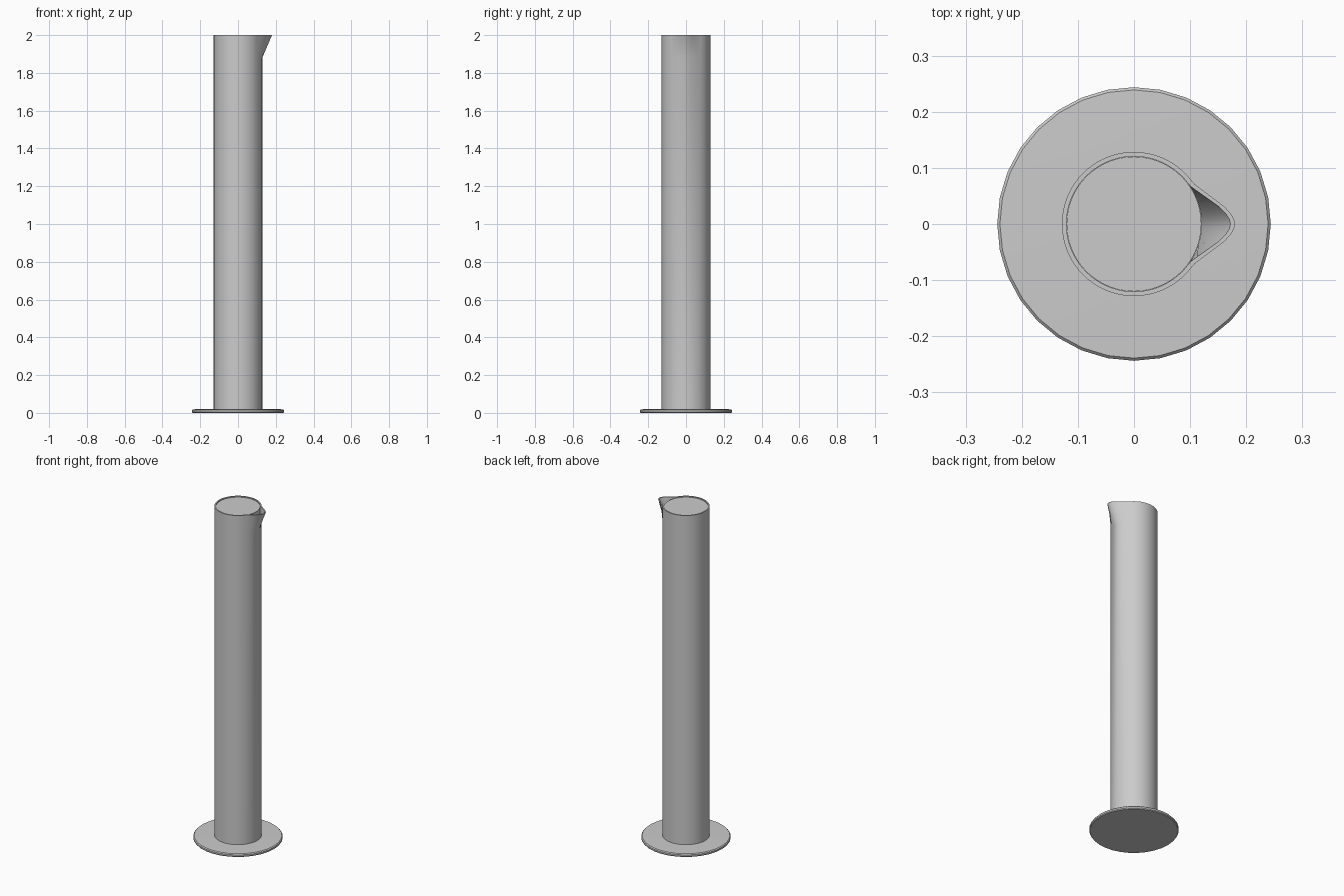
import bpy
import bmesh
import math

if "Cube" in bpy.data.objects:
    bpy.data.objects.remove(bpy.data.objects["Cube"], do_unlink=True)

grey = bpy.data.materials.new("light_grey")
grey.use_nodes = True
colour = (0.6, 0.6, 0.6, 1)
grey.diffuse_color = colour
grey.node_tree.nodes["Principled BSDF"].inputs["Base Color"].default_value = colour

RADIUS, WALL = 0.1285, 0.008
TOP, SPOUT_START, BASE_TOP = 2.0, 1.88, 0.022


def loft(name, rings, closed=False, cap=False):
    """Skin equal-length rings of points into a smooth-shaded object."""
    bm = bmesh.new()
    loops = [[bm.verts.new(p) for p in ring] for ring in rings]
    pairs = list(zip(loops, loops[1:]))
    if closed:
        pairs.append((loops[-1], loops[0]))
    for low, high in pairs:
        for i in range(len(low)):
            j = (i + 1) % len(low)
            bm.faces.new((low[i], low[j], high[j], high[i]))
    if cap:
        bm.faces.new(loops[0][::-1])
        bm.faces.new(loops[-1])
    bmesh.ops.recalc_face_normals(bm, faces=bm.faces)
    mesh = bpy.data.meshes.new(name)
    bm.to_mesh(mesh)
    bm.free()
    mesh.materials.append(grey)
    obj = bpy.data.objects.new(name, mesh)
    bpy.context.collection.objects.link(obj)
    bpy.ops.object.select_all(action="DESELECT")
    obj.select_set(True)
    bpy.context.view_layer.objects.active = obj
    bpy.ops.object.shade_smooth_by_angle(angle=math.radians(35))
    return obj


def circle(radius, z, count):
    steps = [math.tau * i / count for i in range(count)]
    return [(radius * math.cos(a), radius * math.sin(a), z) for a in steps]


# Rim outline in polar form: a circle with a pointed pouring spout at +x
half = [(0.18, 0), (0.178, 0.009), (0.172, 0.019), (0.16, 0.032),
        (0.14, 0.047), (0.12, 0.062), (0.108, 0.071)]
spout = [(math.atan2(y, x), math.hypot(x, y)) for x, y in half]
start = math.radians(37)
body = [(start + (math.tau - 2 * start) * i / 56, RADIUS) for i in range(57)]
outline = spout + body + [(-a, r) for a, r in spout[:0:-1]]


def tube_ring(z, inset, flare):
    ring = []
    for a, r in outline:
        r = (r if flare else RADIUS) - inset
        ring.append((r * math.cos(a), r * math.sin(a), z))
    return ring


# Walled tube with the spout formed at the top
loft("tube_with_spout", [
    tube_ring(BASE_TOP - 0.004, 0, False),
    tube_ring(SPOUT_START, 0, False),
    tube_ring(TOP, 0, True),
    tube_ring(TOP, WALL, True),
    tube_ring(SPOUT_START, WALL, False),
    tube_ring(BASE_TOP - 0.004, WALL, False),
], closed=True)

# Contents filling the tube almost to the rim
loft("contents", [circle(RADIUS - WALL - 0.0005, z, 64)
                  for z in (BASE_TOP - 0.004, TOP - 0.005)], cap=True)

# Thin round foot with softened edges
foot_profile = [(0.24, 0), (0.2438, 0.005), (0.2438, 0.014),
                (0.239, 0.019), (0.12, BASE_TOP)]
loft("foot", [circle(r, z, 32) for r, z in foot_profile], cap=True)
